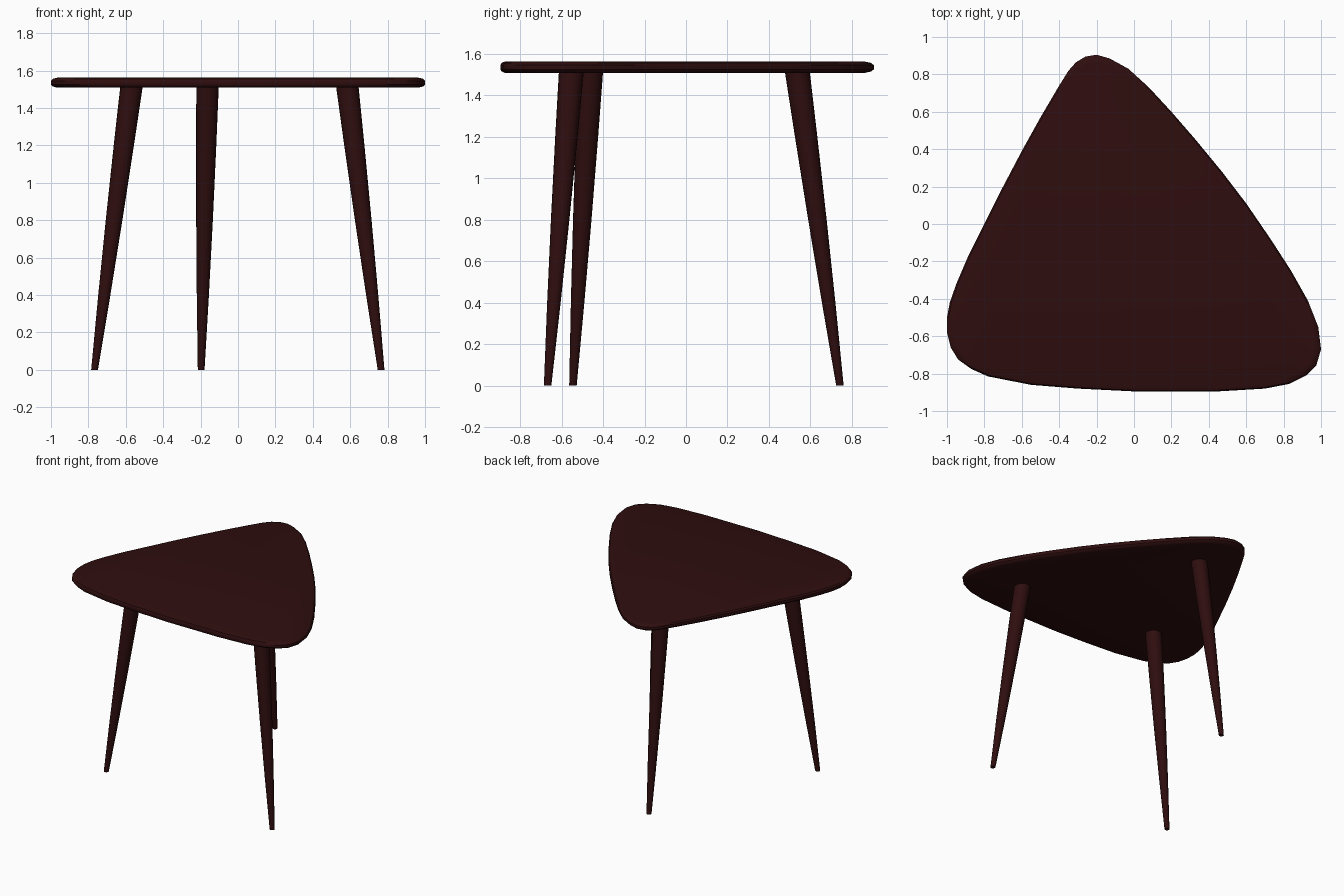
import bpy, bmesh, math

if "Cube" in bpy.data.objects:
    bpy.data.objects.remove(bpy.data.objects["Cube"])

wood = bpy.data.materials.new("dark mahogany")
wood.diffuse_color = (0.028, 0.0042, 0.0045, 1)
wood.use_nodes = True
wood.node_tree.nodes["Principled BSDF"].inputs["Base Color"].default_value = wood.diffuse_color


def make_object(name, rings):
    """Skin a stack of equal-length rings and cap both ends."""
    bm = bmesh.new()
    loops = [[bm.verts.new(p) for p in ring] for ring in rings]
    n = len(loops[0])
    for a, b in zip(loops, loops[1:]):
        for i in range(n):
            j = (i + 1) % n
            bm.faces.new((a[i], a[j], b[j], b[i]))
    bm.faces.new(loops[0][::-1])
    bm.faces.new(loops[-1])
    bmesh.ops.recalc_face_normals(bm, faces=bm.faces[:])
    mesh = bpy.data.meshes.new(name)
    bm.to_mesh(mesh)
    bm.free()
    mesh.materials.append(wood)
    obj = bpy.data.objects.new(name, mesh)
    bpy.context.collection.objects.link(obj)
    bpy.ops.object.select_all(action='DESELECT')
    obj.select_set(True)
    bpy.context.view_layer.objects.active = obj
    bpy.ops.object.shade_smooth_by_angle(angle=math.radians(35))
    return obj


# Tabletop: rounded triangle outline, clockwise from the back corner
outline = [
    (-.20, .905), (-.13, .885), (-.03, .83), (.08, .73), (.20, .60), (.33, .45),
    (.47, .28), (.60, .11), (.73, -.08), (.84, -.25), (.93, -.41), (.985, -.55),
    (1.0, -.67), (.975, -.755), (.92, -.81), (.83, -.855), (.70, -.88), (.45, -.895),
    (0, -.895), (-.30, -.88), (-.55, -.86), (-.78, -.815), (-.87, -.775), (-.94, -.725),
    (-.98, -.66), (-1.0, -.58), (-1.0, -.50), (-.985, -.42), (-.95, -.32), (-.89, -.18),
    (-.80, 0), (-.70, .20), (-.60, .39), (-.50, .57), (-.40, .74), (-.35, .82),
    (-.31, .865), (-.26, .895)]
# Softened rim: (inset scale, height)
rim = [(.965, 1.508), (.99, 1.515), (1.0, 1.525), (1.0, 1.545), (.99, 1.556), (.965, 1.562)]
cx, cy = -.05, -.3
make_object("tabletop", [[(cx + (x - cx) * s, cy + (y - cy) * s, z) for x, y in outline]
                         for s, z in rim])

# Splayed, tapered legs: foot centre and top centre
legs = {
    "left_leg": ((-.767, -.545), (-.57, -.46)),
    "right_leg": ((.765, -.667), (.585, -.553)),
    "back_leg": ((-.197, .742), (-.163, .537)),
}
SIDES = 20
profile = [(0, .018), (.4, .0325), (.8, .0445), (1.2, .054), (1.515, .06)]
for name, (foot, top) in legs.items():
    rings = []
    for z, r in profile:
        t = z / 1.51
        x = foot[0] + (top[0] - foot[0]) * t
        y = foot[1] + (top[1] - foot[1]) * t
        rings.append([(x + r * math.cos(math.tau * i / SIDES),
                       y + r * math.sin(math.tau * i / SIDES), z) for i in range(SIDES)])
    make_object(name, rings)
